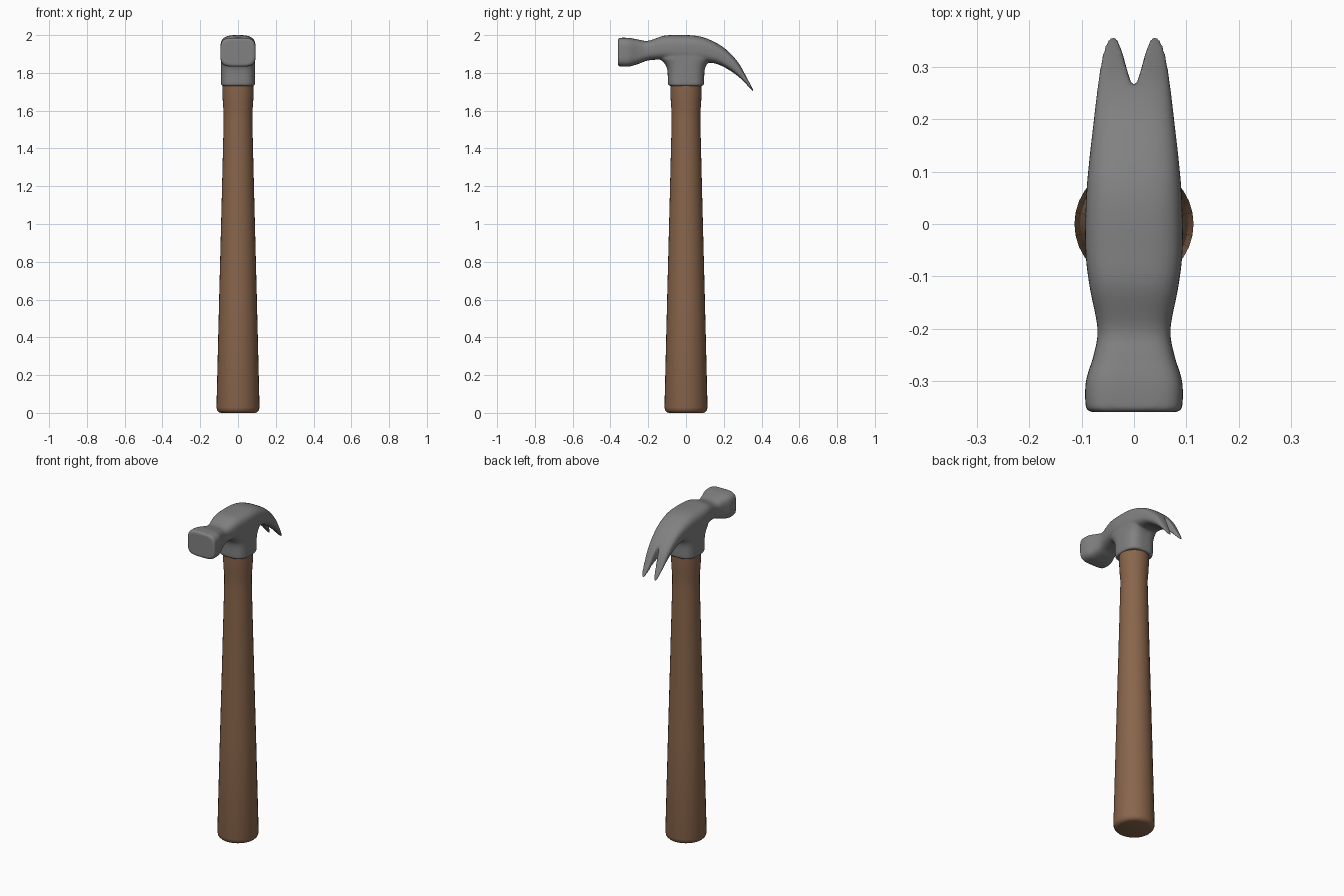
import bpy, bmesh, math
from mathutils import Vector

cube = bpy.data.objects.get("Cube")
if cube:
    bpy.data.objects.remove(cube)


def material(name, rgb):
    mat = bpy.data.materials.new(name)
    mat.use_nodes = True
    mat.diffuse_color = (*rgb, 1)
    mat.node_tree.nodes["Principled BSDF"].inputs["Base Color"].default_value = (*rgb, 1)
    return mat


def add_object(name, bm, mat):
    bmesh.ops.recalc_face_normals(bm, faces=bm.faces)
    mesh = bpy.data.meshes.new(name)
    bm.to_mesh(mesh)
    bm.free()
    mesh.materials.append(mat)
    obj = bpy.data.objects.new(name, mesh)
    bpy.context.collection.objects.link(obj)
    return obj


def smooth_path(keys, steps):
    """Catmull-Rom interpolation through the key sections."""
    keys = [Vector(k) for k in keys]
    out = []
    for i in range(len(keys) - 1):
        a, b, c, d = (keys[min(max(j, 0), len(keys) - 1)] for j in range(i - 1, i + 3))
        for s in range(steps):
            t = s / steps
            out.append(b + (c - a) * t / 2 + (a - b * 2.5 + c * 2 - d / 2) * t * t
                       + ((b - c) * 1.5 + (d - a) / 2) * t ** 3)
    return out + [keys[-1]]


def loft(name, keys, mat, steps=1, segments=32):
    """Skin superellipses; key = (edge y, edge z, far edge y, far edge z, half width, squareness)."""
    bm = bmesh.new()
    rings = []
    for yt, zt, yb, zb, w, e in smooth_path(keys, steps):
        ring = []
        for i in range(segments):
            a = math.tau * i / segments
            u, v = (math.copysign(abs(f) ** (2 / e), f) for f in (math.cos(a), math.sin(a)))
            ring.append(bm.verts.new((w * u, (yt + yb + (yt - yb) * v) / 2,
                                      (zt + zb + (zt - zb) * v) / 2)))
        rings.append(ring)
    for r, q in zip(rings, rings[1:]):
        for i in range(segments):
            j = (i + 1) % segments
            bm.faces.new((r[i], r[j], q[j], q[i]))
    bm.faces.new(rings[0])
    bm.faces.new(rings[-1])
    return add_object(name, bm, mat)


def boolean(target, cutter, operation):
    mod = target.modifiers.new(operation.lower(), 'BOOLEAN')
    mod.object, mod.operation, mod.solver = cutter, operation, 'EXACT'
    bpy.context.view_layer.objects.active = target
    bpy.ops.object.modifier_apply(modifier=mod.name)
    bpy.data.objects.remove(cutter)


steel = material("grey steel", (0.22, 0.22, 0.22))
wood = material("brown wood", (0.25, 0.13, 0.07))

# Handle: tapered round shaft with a rounded butt and a slight neck
handle = loft("handle", [(r, z, -r, z, r, 2) for z, r in (
    (0, .09), (.004, .102), (.014, .111), (.03, .114), (.6, .1), (1.1, .087), (1.5, .077),
    (1.55, .076), (1.59, .076), (1.64, .08), (1.7, .083), (1.76, .083))], wood)

# Head: striking face, neck, body and curved claw in one skin
head = loft("hammer_head", [
    (-.36, 1.975, -.36, 1.845, .08, 4), (-.357, 1.983, -.357, 1.837, .089, 4),
    (-.345, 1.986, -.345, 1.833, .093, 4), (-.3, 1.985, -.3, 1.834, .092, 4),
    (-.25, 1.976, -.25, 1.848, .077, 3.5), (-.2, 1.97, -.2, 1.866, .07, 3),
    (-.12, 1.996, -.12, 1.87, .085, 3), (-.05, 2, -.05, 1.86, .093, 3),
    (.05, 1.997, .04, 1.855, .092, 3), (.127, 1.975, .11, 1.855, .086, 3),
    (.206, 1.929, .17, 1.845, .078, 3), (.275, 1.857, .24, 1.808, .07, 3),
    (.328, 1.765, .3, 1.76, .062, 3), (.352, 1.72, .34, 1.715, .054, 3),
    (.36, 1.703, .357, 1.7, .044, 3)], steel, steps=5, segments=48)

# Socket: collar around the handle, flaring into the body
socket = loft("socket", [(r, z, -r, z, w, 3) for z, r, w in (
    (1.731, .088, .084), (1.736, .094, .089), (1.75, .096, .09), (1.81, .098, .09),
    (1.84, .107, .09), (1.862, .125, .09), (1.88, .14, .09), (1.93, .11, .09))],
    steel, steps=4, segments=48)
boolean(head, socket, 'UNION')

# Claw notch: V slot with slightly bowed sides
side = [(.004, .265), (.012, .29), (.02, .32), (.028, .345), (.042, .38)]
bm = bmesh.new()
outline = [(x, y) for x, y in side] + [(-x, y) for x, y in reversed(side)]
face = bm.faces.new([bm.verts.new((x, y, 1.5)) for x, y in outline])
up = bmesh.ops.extrude_face_region(bm, geom=[face])
bmesh.ops.translate(bm, vec=(0, 0, .6),
                    verts=[v for v in up["geom"] if isinstance(v, bmesh.types.BMVert)])
boolean(head, add_object("notch_cutter", bm, steel), 'DIFFERENCE')

# Blend the joints of the head into one soft casting
mod = head.modifiers.new("blend", 'REMESH')
mod.mode, mod.voxel_size = 'VOXEL', .005
mod = head.modifiers.new("soften", 'SMOOTH')
mod.factor, mod.iterations = .5, 8
bpy.context.view_layer.objects.active = head
for name in ("blend", "soften"):
    bpy.ops.object.modifier_apply(modifier=name)

# Shading
for obj in (handle, head):
    bpy.ops.object.select_all(action='DESELECT')
    obj.select_set(True)
    bpy.context.view_layer.objects.active = obj
    bpy.ops.object.shade_smooth_by_angle(angle=math.radians(50))
